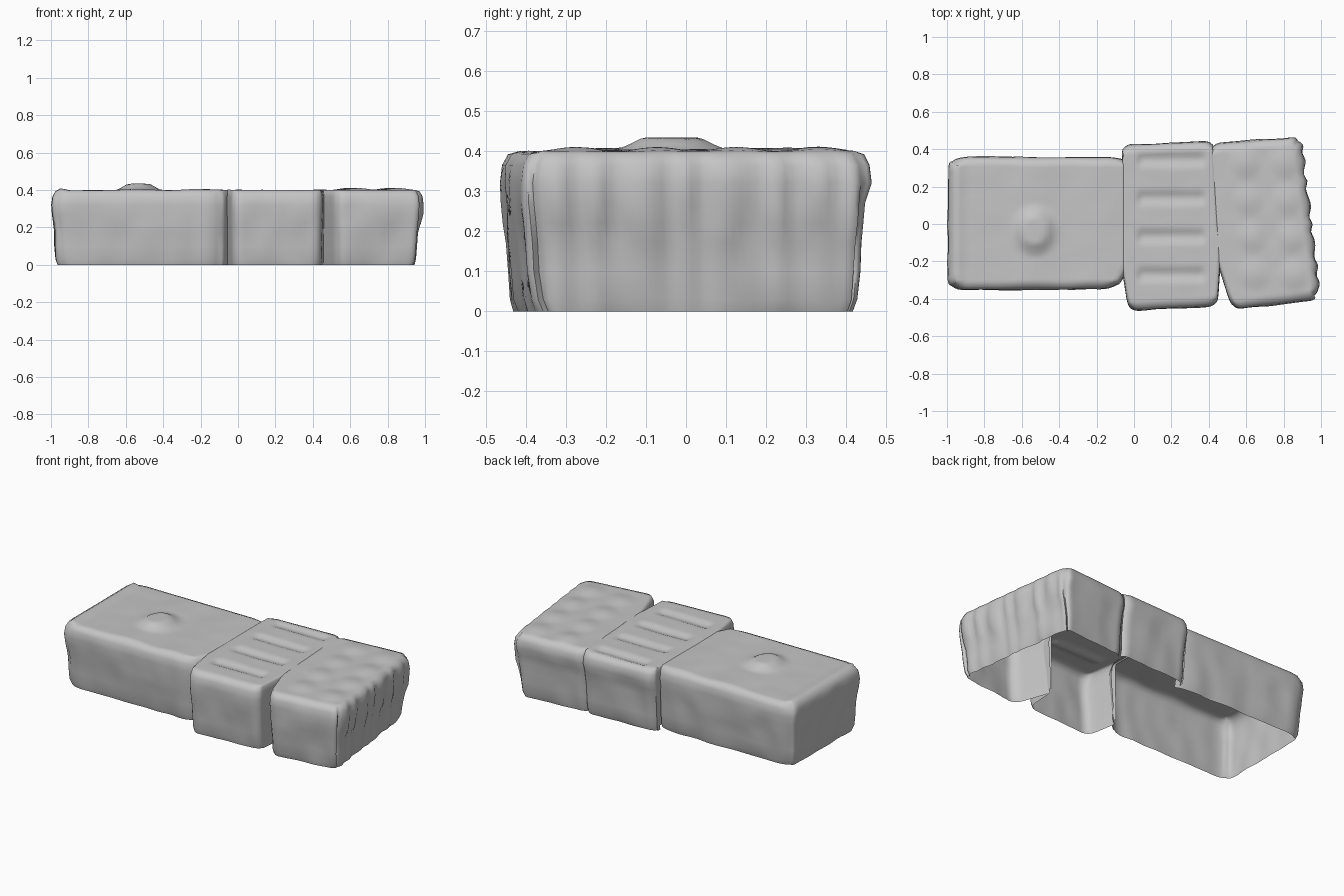
import bpy
import bmesh
import math
from mathutils import Vector, noise

cube = bpy.data.objects.get("Cube")
if cube:
    bpy.data.objects.remove(cube, do_unlink=True)

grey = bpy.data.materials.new("plain grey")
grey.use_nodes = True
grey.diffuse_color = (0.56, 0.56, 0.56, 1)
grey.node_tree.nodes["Principled BSDF"].inputs["Base Color"].default_value = grey.diffuse_color
grey.node_tree.nodes["Principled BSDF"].inputs["Roughness"].default_value = 0.8

# Wall profile from the rounded shoulder down to the open bottom: (inset, height)
WALL = [(0.018, 0.392), (0.004, 0.365), (0, 0.32), (0.004, 0.27), (0.008, 0.22),
        (0.014, 0.17), (0.019, 0.1), (0.024, 0.03), (0.034, 0)]
SHOULDER = 0.045
CORNER = {0: 0.024, 1: 0.013, 2: 0.006, 3: 0.002}


def lerp(a, b, t):
    return a + (b - a) * t


def hump(value, centre, half):
    """Smooth bump, 1 at the centre and 0 beyond the half width."""
    d = min(abs(value - centre) / half, 1)
    return (1 - d * d) ** 2


def wobble(x, y, z):
    return noise.noise(Vector((x, y, z)) * 8)


def shell(name, left, right, front, back, top, keep, joints, detail=None, lip=0, nx=36, ny=48):
    """Soft-edged hollow block, open below; keep() drops walls inside joints."""
    bm = bmesh.new()
    # Sides that meet a neighbour stay nearly upright, so the blocks close up
    left_ease = 0.2 if "left" in joints else 1
    right_ease = 0.2 if "right" in joints else 1

    def plan(u, v, inset):
        x = lerp(left(v) + inset * left_ease, right(v) - inset * right_ease, u)
        y = lerp(lerp(*front, u) + inset, lerp(*back, u) - inset, v)
        return x, y

    # Top surface
    grid = {}
    for i in range(nx + 1):
        for j in range(ny + 1):
            x, y = plan(i / nx, j / ny, SHOULDER)
            grid[i, j] = bm.verts.new((x, y, top(x, y) + 0.002 * wobble(x, y, 0)))
    for i in range(nx):
        for j in range(ny):
            bm.faces.new((grid[i, j], grid[i + 1, j], grid[i + 1, j + 1], grid[i, j + 1]))

    # Walls, ring by ring around the edge
    edge = ([(i, 0) for i in range(nx)] + [(nx, j) for j in range(ny)]
            + [(i, ny) for i in range(nx, 0, -1)] + [(0, j) for j in range(ny, 0, -1)])
    upper = [grid[k] for k in edge]
    for inset, z in WALL:
        lower = []
        for i, j in edge:
            steps = min(i, nx - i) + min(j, ny - j)
            x, y = plan(i / nx, j / ny, inset + CORNER.get(steps, 0))
            bump = 0.01 * wobble(x, y, z) * min(1, (0.4 - z) * 8)
            if i == nx and detail:
                x += bump + detail(y, z)
            elif (i == 0 and "left" not in joints) or (i == nx and "right" not in joints):
                x += bump
            if j in (0, ny):
                y += bump
            if j == ny and z < 0.3:
                y -= lip
            lower.append(bm.verts.new((x, y, z)))
        for k in range(len(edge)):
            n = (k + 1) % len(edge)
            side = {edge[k][0], edge[n][0]}
            where = "left" if side == {0} else "right" if side == {nx} else "long"
            y = (upper[k].co.y + upper[n].co.y) / 2
            if z > 0.38 or keep(where, y):
                bm.faces.new((upper[k], lower[k], lower[n], upper[n]))
        upper = lower

    loose = [v for v in bm.verts if not v.link_faces]
    bmesh.ops.delete(bm, geom=loose, context='VERTS')
    mesh = bpy.data.meshes.new(name)
    bm.to_mesh(mesh)
    bm.free()
    mesh.materials.append(grey)
    obj = bpy.data.objects.new(name, mesh)
    bpy.context.collection.objects.link(obj)
    bpy.ops.object.select_all(action='DESELECT')
    obj.select_set(True)
    bpy.context.view_layer.objects.active = obj
    bpy.ops.object.shade_smooth_by_angle(angle=math.radians(60))


# Long plain body with a raised end rim, shallow cross bands and a flattened knob
def body_top(x, y):
    rim = 0.01 * hump(x, -0.95, 0.05)
    band = 0.006 * (hump(x, -0.54, 0.16) + hump(x, -0.2, 0.18))
    knob = min(0.03, 0.05 * hump(math.hypot(x + 0.53, 0.85 * (y + 0.035)), 0, 0.13))
    return 0.398 + rim + band + knob


shell("long_body", lambda v: -0.995, lambda v: -0.035 - 0.05 * max(0, 1 - v / 0.16),
      (-0.355, -0.35), (0.36, 0.36), body_top,
      lambda where, y: where != "right" or y < -0.24, {"right"})


# Wider middle block with four cross slots
def slotted_top(x, y):
    across = min(1, max(0, (0.19 - abs(x - 0.2)) / 0.03))
    slots = sum(hump(y, -0.27 + 0.205 * k, 0.05) for k in range(4))
    return 0.4 - 0.013 * across * slots


def slotted_keep(where, y):
    if where == "left":
        return y < -0.24 or y > 0.34
    return where == "long" or y < -0.2


shell("slotted_block", lambda v: -0.065 + 0.035 * max(0, 1 - v / 0.25),
      lambda v: 0.478 - 0.05 * v - 0.03 * max(0, 1 - v / 0.28),
      (-0.465, -0.44), (0.425, 0.445),
      slotted_top, slotted_keep, {"left", "right"}, lip=0.014)


# Skewed end block with low lumps on top and a scalloped overhang on its outer wall
def lumpy_top(x, y):
    lumps = sum(hump(math.hypot(x - cx + 0.08 * y, y + 0.27 - 0.2 * k), 0, 0.1)
                for cx in (0.62, 0.83) for k in range(4))
    return 0.4 + 0.01 * lumps


def scallops(y, z):
    wave = math.cos(y * 2 * math.pi / 0.11 + 2 * wobble(y, 0, 0))
    edge = 0.2 + 0.03 * math.cos(y * 2 * math.pi / 0.17)
    under = min(1, max(0, (edge - z) / 0.05 + 0.5))
    fade = min(1, (0.41 - z) / 0.06)
    return fade * lerp(0.007 * wave, -0.014 + 0.003 * wave, under)


shell("end_block", lambda v: 0.46 - 0.05 * v + 0.065 * max(0, 1 - v / 0.28),
      lambda v: 0.996 - 0.1 * v, (-0.46, -0.405), (0.43, 0.467),
      lumpy_top, lambda where, y: where != "left" or y < -0.2, {"left"}, scallops, lip=0.014)
